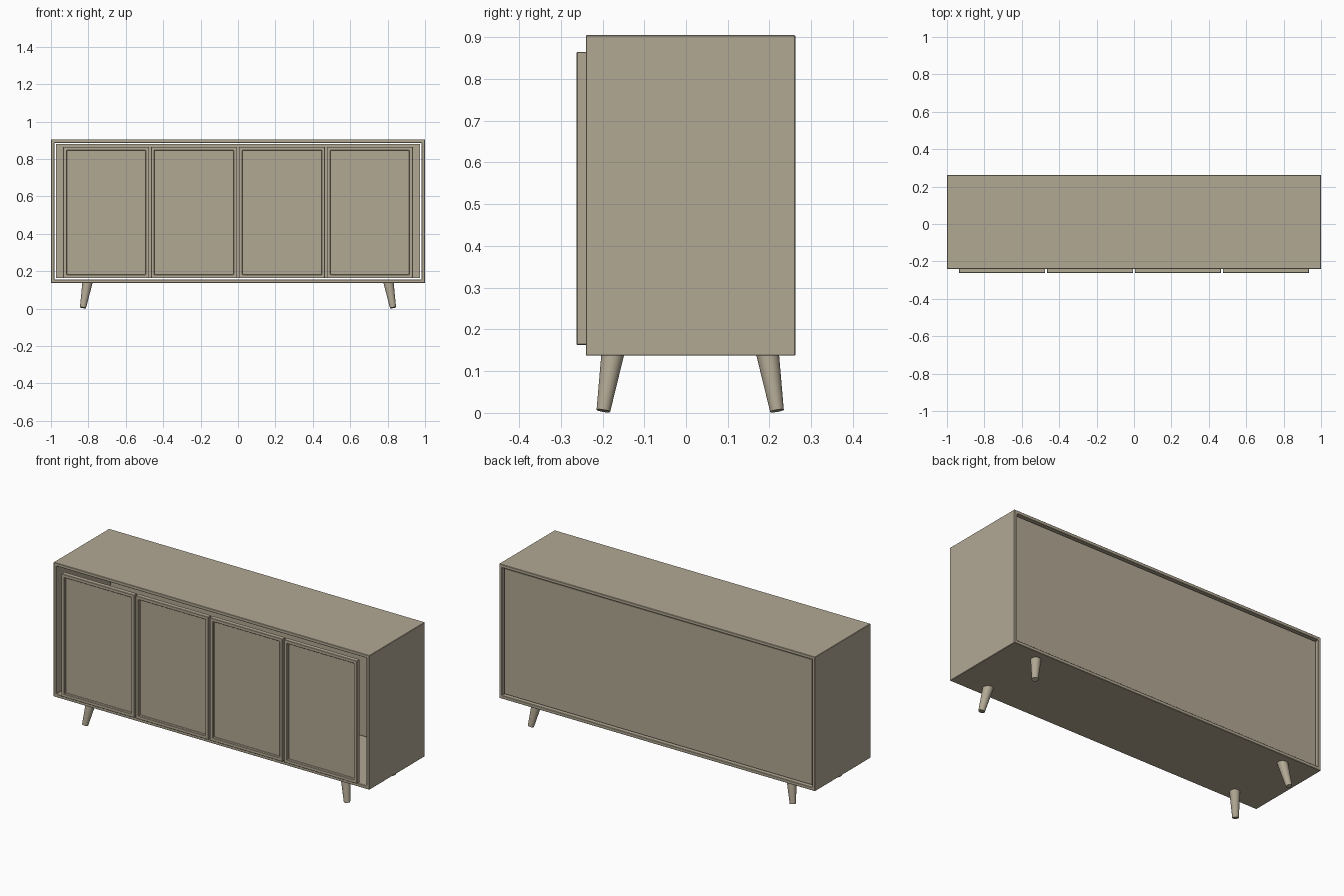
import bpy
import bmesh
from mathutils import Matrix, Vector

if "Cube" in bpy.data.objects:
    bpy.data.objects.remove(bpy.data.objects["Cube"], do_unlink=True)

# Single painted finish
paint = bpy.data.materials.new("warm_taupe")
paint.use_nodes = True
colour = (0.445, 0.392, 0.296, 1)
paint.diffuse_color = colour
paint.node_tree.nodes["Principled BSDF"].inputs["Base Color"].default_value = colour


def finish(bm, name, bevel=0.0):
    """Turn a bmesh into a named, painted object."""
    bmesh.ops.recalc_face_normals(bm, faces=bm.faces)
    mesh = bpy.data.meshes.new(name)
    bm.to_mesh(mesh)
    bm.free()
    mesh.materials.append(paint)
    obj = bpy.data.objects.new(name, mesh)
    bpy.context.collection.objects.link(obj)
    if bevel:
        mod = obj.modifiers.new("soft_edges", "BEVEL")
        mod.width = bevel
        mod.segments = 1
    return obj


def box(low, high):
    """A bmesh box between two corners."""
    low, high = Vector(low), Vector(high)
    bm = bmesh.new()
    place = Matrix.Translation((low + high) / 2) @ Matrix.Diagonal((high - low).to_4d())
    bmesh.ops.create_cube(bm, size=1, matrix=place)
    bm.normal_update()
    return bm


def facing(bm, direction):
    return [f for f in bm.faces if f.normal.dot(Vector(direction)) > 0.9]


BOTTOM, TOP = 0.137, 0.905
FRONT, BACK = -0.24, 0.262
WALL = 0.026

# Cabinet shell: a box opened through from front to back
bm = box((-1, FRONT, BOTTOM), (1, BACK, TOP))
ends = facing(bm, (0, -1, 0)) + facing(bm, (0, 1, 0))
bmesh.ops.inset_individual(bm, faces=ends, thickness=WALL)
rims = [e for f in ends for e in f.edges]
bmesh.ops.delete(bm, geom=ends, context="FACES_ONLY")
bmesh.ops.bridge_loops(bm, edges=rims)
finish(bm, "cabinet_shell", 0.002)

# Recessed back panel
finish(box((-1 + WALL, BACK - 0.025, BOTTOM + WALL),
           (1 - WALL, BACK - 0.012, TOP - WALL)), "back_panel")

# Four framed doors with sunken panels
WIDTH, PITCH = 0.460, 0.470
for i in range(4):
    x = (i - 1.5) * PITCH
    bm = box((x - WIDTH / 2, -0.262, 0.163), (x + WIDTH / 2, -0.235, 0.865))
    panel = facing(bm, (0, -1, 0))
    bmesh.ops.inset_region(bm, faces=panel, thickness=0.026)
    sunk = bmesh.ops.extrude_discrete_faces(bm, faces=panel)["faces"]
    bmesh.ops.translate(bm, vec=(0, 0.015, 0), verts=sunk[0].verts)
    finish(bm, f"door_{i + 1}", 0.0015)

# Tapered legs splayed towards the corners
for side, sx in (("left", 1), ("right", -1)):
    for end, sy in (("front", -1), ("back", 1)):
        y_mid = 0.01
        top = Vector((sx * 0.804, y_mid + sy * 0.185, 0.145))
        foot = Vector((sx * 0.829, y_mid + sy * 0.208, 0.005))
        axis = top - foot
        bm = bmesh.new()
        bmesh.ops.create_cone(
            bm, cap_ends=True, segments=32, radius1=0.0165, radius2=0.0275,
            depth=axis.length,
            matrix=Matrix.Translation((top + foot) / 2)
            @ axis.to_track_quat("Z", "Y").to_matrix().to_4x4())
        leg = finish(bm, f"{end}_{side}_leg")
        bpy.ops.object.select_all(action="DESELECT")
        leg.select_set(True)
        bpy.context.view_layer.objects.active = leg
        bpy.ops.object.shade_smooth_by_angle()
